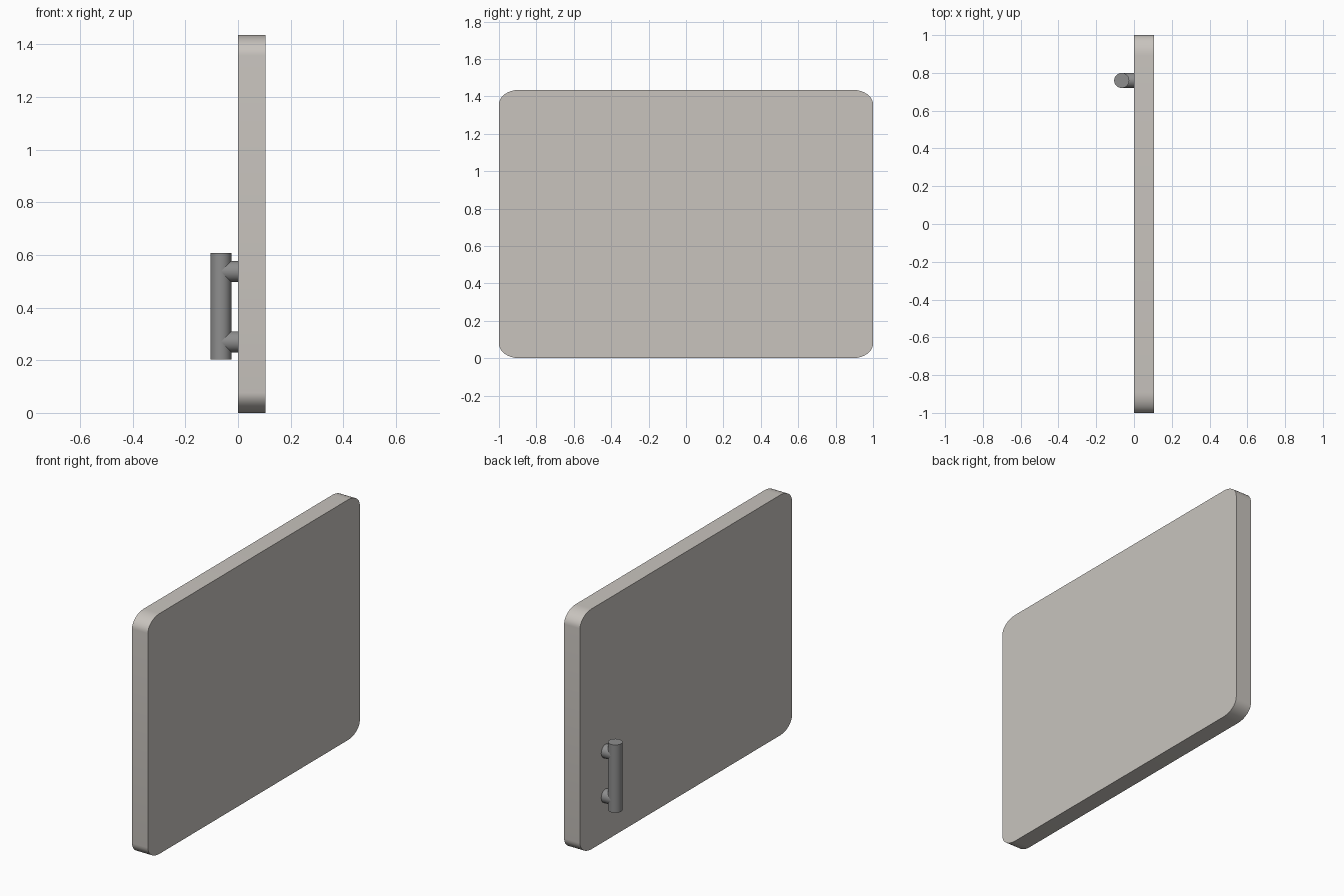
import bpy, bmesh, math
from mathutils import Matrix, Vector

if "Cube" in bpy.data.objects:
    bpy.data.objects.remove(bpy.data.objects["Cube"])


def material(name, color):
    m = bpy.data.materials.new(name)
    m.diffuse_color = (*color, 1)
    m.use_nodes = True
    m.node_tree.nodes["Principled BSDF"].inputs["Base Color"].default_value = m.diffuse_color
    return m


def finish(name, bm, mat):
    bmesh.ops.recalc_face_normals(bm, faces=bm.faces)
    mesh = bpy.data.meshes.new(name)
    bm.to_mesh(mesh)
    bm.free()
    obj = bpy.data.objects.new(name, mesh)
    bpy.context.collection.objects.link(obj)
    mesh.materials.append(mat)
    bpy.ops.object.select_all(action='DESELECT')
    obj.select_set(True)
    bpy.context.view_layer.objects.active = obj
    bpy.ops.object.shade_smooth_by_angle(angle=math.radians(30))
    return obj


def rod(name, start, end, radius, mat):
    a, b = Vector(start), Vector(end)
    rot = (b - a).to_track_quat('Z', 'Y').to_matrix().to_4x4()
    bm = bmesh.new()
    bmesh.ops.create_cone(bm, cap_ends=True, segments=32, radius1=radius, radius2=radius,
                          depth=(b - a).length, matrix=Matrix.Translation((a + b) / 2) @ rot)
    return finish(name, bm, mat)


panel_mat = material("warm_grey", (0.58, 0.55, 0.515))
handle_mat = material("dark_grey", (0.27, 0.27, 0.27))

# Door panel: rounded rectangle with slightly flattened corners, extruded along x
T, H = 0.105, 1.435
RY, RZ, SEG = 0.11, 0.077, 10
bm = bmesh.new()
verts = []
for i, (sy, sz) in enumerate([(1, 1), (-1, 1), (-1, -1), (1, -1)]):
    for k in range(SEG + 1):
        t = math.pi / 2 * (i + k / SEG)
        verts.append(bm.verts.new((0, sy * (1 - RY) + RY * math.cos(t),
                                   H / 2 + sz * (H / 2 - RZ) + RZ * math.sin(t))))
face = bm.faces.new(verts)
ext = bmesh.ops.extrude_face_region(bm, geom=[face], use_keep_orig=True)
bmesh.ops.translate(bm, vec=(T, 0, 0),
                    verts=[g for g in ext["geom"] if isinstance(g, bmesh.types.BMVert)])
finish("door_panel", bm, panel_mat)

# Pull handle: upright bar on two short posts
HX, HY, R = -0.065, 0.76, 0.04
rod("handle_bar", (HX, HY, 0.203), (HX, HY, 0.608), R, handle_mat)
for name, z in (("lower_handle_post", 0.27), ("upper_handle_post", 0.537)):
    rod(name, (HX, HY, z), (0, HY, z), R, handle_mat)
